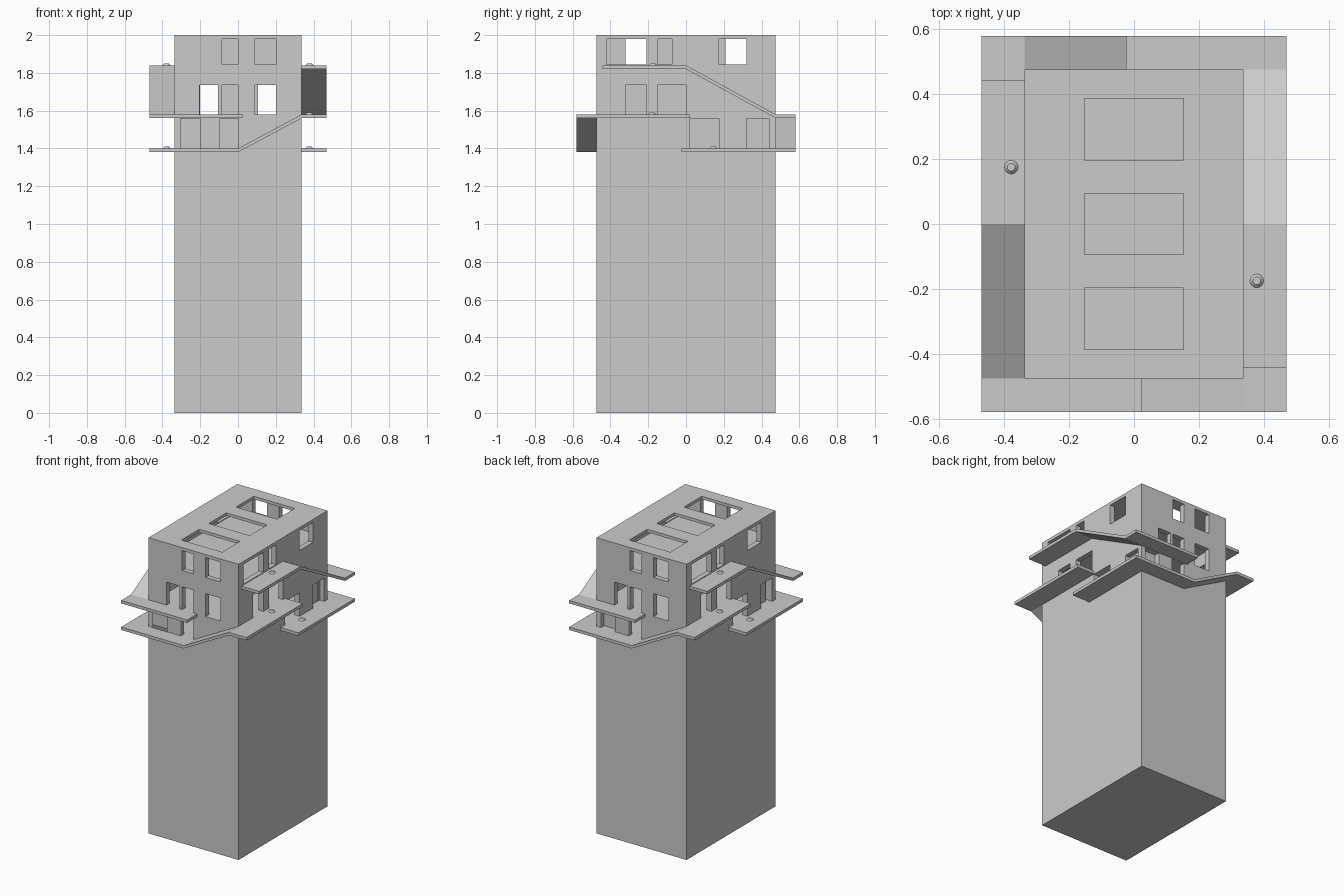
import bpy, bmesh, math
from mathutils import Matrix

if "Cube" in bpy.data.objects:
    bpy.data.objects.remove(bpy.data.objects["Cube"])

TX, TY = 0.337, 0.475      # tower half sizes
OX, OY = 0.469, 0.579      # outer ledge half sizes
WALL, T = 0.035, 0.02      # wall and slab thickness


def make_object(name, bm):
    bmesh.ops.recalc_face_normals(bm, faces=bm.faces)
    mesh = bpy.data.meshes.new(name)
    bm.to_mesh(mesh)
    bm.free()
    ob = bpy.data.objects.new(name, mesh)
    bpy.context.collection.objects.link(ob)
    return ob


def add_box(bm, x0, x1, y0, y1, z0, z1):
    m = Matrix.Translation(((x0 + x1) / 2, (y0 + y1) / 2, (z0 + z1) / 2))
    m = m @ Matrix.Diagonal((x1 - x0, y1 - y0, z1 - z0, 1))
    bmesh.ops.create_cube(bm, size=1, matrix=m)


def boxes(name, items):
    bm = bmesh.new()
    for b in items:
        add_box(bm, *b)
    return make_object(name, bm)


def add_strip(bm, path, a0, a1, along_x):
    """Slab following (distance, top height) points, spanning a0..a1 across."""
    outline = path + [(d, z - T) for d, z in reversed(path)]
    rings = []
    for a in (a0, a1):
        rings.append([bm.verts.new((d, a, z) if along_x else (a, d, z))
                      for d, z in outline])
    n = len(path)
    for r in rings:
        for i in range(n - 1):
            bm.faces.new((r[i], r[i + 1], r[2 * n - 2 - i], r[2 * n - 1 - i]))
    for i in range(2 * n):
        j = (i + 1) % (2 * n)
        bm.faces.new((rings[0][i], rings[0][j], rings[1][j], rings[1][i]))


def half_turn(ob, name):
    copy = bpy.data.objects.new(name, ob.data)
    copy.rotation_euler.z = math.pi
    bpy.context.collection.objects.link(copy)


# Cutters: three storeys, openings and roof lights
ix, iy = TX - WALL, TY - WALL
rooms = boxes("room_cutter", [(-ix, ix, -iy, iy, z0, z1)
                              for z0, z1 in ((1.40, 1.56), (1.58, 1.82), (1.84, 1.98))])

front_openings = [(-0.305, -0.2, 1.40, 1.558), (-0.095, 0.0, 1.40, 1.558),
                  (-0.203, -0.105, 1.58, 1.735), (-0.085, 0.0, 1.58, 1.735),
                  (0.09, 0.2, 1.58, 1.735),
                  (-0.085, 0.0, 1.845, 1.979), (0.09, 0.2, 1.845, 1.979)]
right_openings = [(0.02, 0.175, 1.40, 1.558), (0.32, 0.44, 1.40, 1.558),
                  (-0.32, -0.21, 1.58, 1.735), (-0.15, 0.0, 1.58, 1.735),
                  (-0.42, -0.21, 1.845, 1.979), (-0.15, -0.075, 1.845, 1.979),
                  (0.175, 0.32, 1.845, 1.979)]
cuts = []
for a, b, z0, z1 in front_openings:
    cuts += [(a, b, -TY - .02, -iy + .02, z0, z1), (-b, -a, iy - .02, TY + .02, z0, z1)]
for a, b, z0, z1 in right_openings:
    cuts += [(ix - .02, TX + .02, a, b, z0, z1), (-TX - .02, -ix + .02, -b, -a, z0, z1)]
for y0, y1 in ((-0.387, -0.197), (-0.094, 0.094), (0.197, 0.387)):
    cuts.append((-0.153, 0.153, y0, y1, 1.97, 2.03))
openings = boxes("opening_cutter", cuts)

# Tower
tower = boxes("tower", [(-TX, TX, -TY, TY, 0, 2)])
for cutter in (rooms, openings):
    mod = tower.modifiers.new("cut", 'BOOLEAN')
    mod.operation, mod.solver, mod.object = 'DIFFERENCE', 'EXACT', cutter
dg = bpy.context.evaluated_depsgraph_get()
dg.update()
cut_mesh = bpy.data.meshes.new_from_object(tower.evaluated_get(dg))
tower.modifiers.clear()
tower.data = cut_mesh
for cutter in (rooms, openings):
    bpy.data.objects.remove(cutter)

# Lower walkway: side landing, front ramp, upper side landing
bm = bmesh.new()
add_box(bm, -OX, -TX, -TY, 0.025, 1.38, 1.40)
add_strip(bm, [(-OX, 1.40), (0, 1.40), (TX, 1.58), (OX, 1.58)], -OY, -TY, True)
add_box(bm, TX, OX, -TY, 0.022, 1.56, 1.58)
half_turn(make_object("lower_walkway_front", bm), "lower_walkway_back")

# Upper walkway: front landing, left ramp up to the top landing
bm = bmesh.new()
add_box(bm, -OX, 0.025, -OY, -TY, 1.56, 1.58)
add_strip(bm, [(-TY, 1.58), (0, 1.84), (0.443, 1.84)], -OX, -TX, False)
half_turn(make_object("upper_walkway_left", bm), "upper_walkway_right")

# Small round floor lamps on the landings
bm = bmesh.new()
for x, y, z in ((0.378, -0.175, 1.84), (0.378, -0.18, 1.58), (0.378, 0.145, 1.40)):
    bmesh.ops.create_cone(bm, cap_ends=True, segments=16, radius1=0.022,
                          radius2=0.012, depth=0.01,
                          matrix=Matrix.Translation((x, y, z + 0.004)))
half_turn(make_object("floor_lamps_right", bm), "floor_lamps_left")
